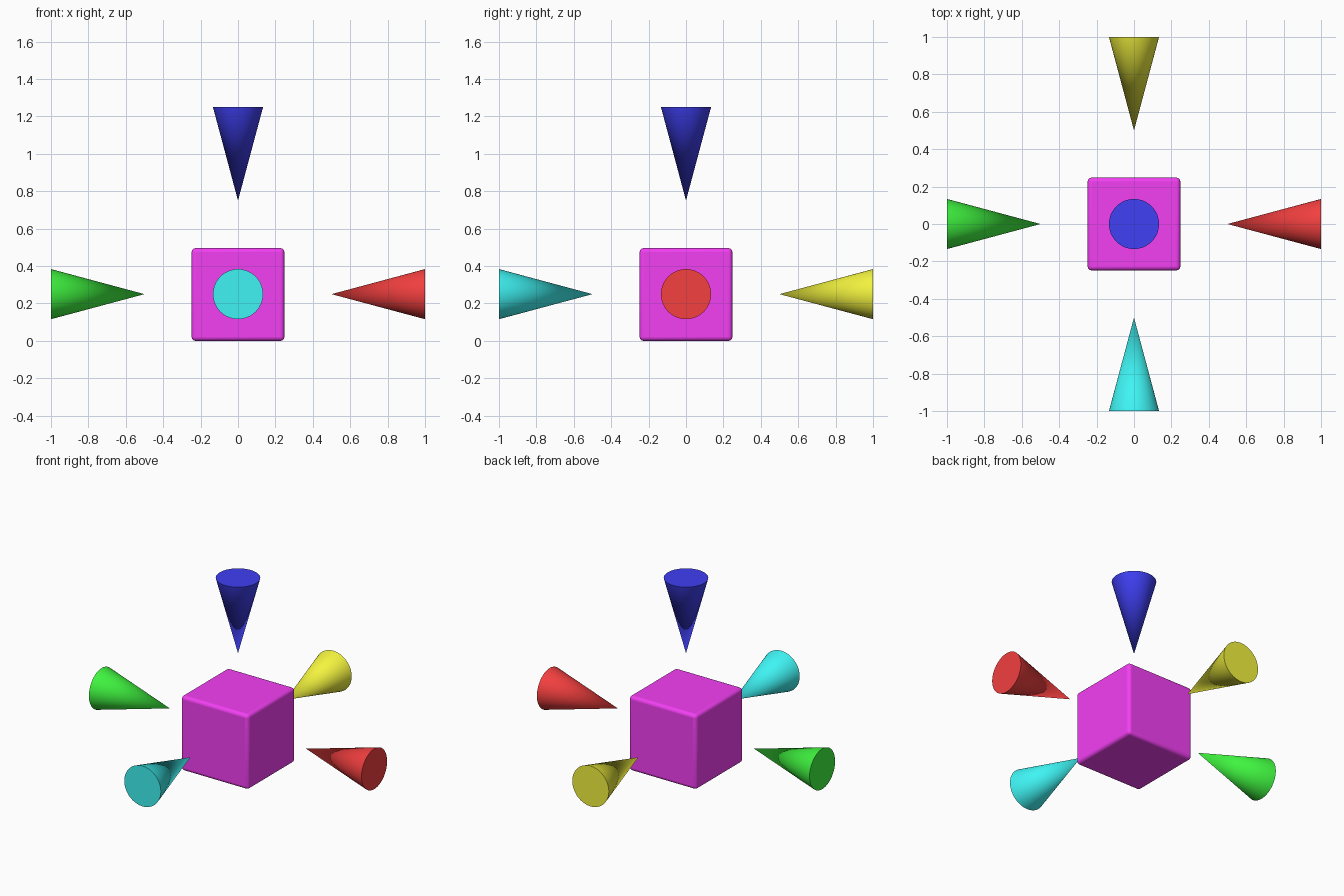
import bpy
from math import radians, tan
from mathutils import Vector

if "Cube" in bpy.data.objects:
    bpy.data.objects.remove(bpy.data.objects["Cube"])

CENTRE = Vector((0, 0, 0.248))


def paint(obj, name, rgb):
    mat = bpy.data.materials.new(name)
    mat.diffuse_color = (*rgb, 1)
    mat.use_nodes = True
    mat.node_tree.nodes["Principled BSDF"].inputs["Base Color"].default_value = mat.diffuse_color
    obj.data.materials.append(mat)


# Central cube with softly rounded edges
bpy.ops.mesh.primitive_cube_add(size=0.496, location=CENTRE)
cube = bpy.context.object
cube.name = "rounded_cube"
bevel = cube.modifiers.new("soft_edges", "BEVEL")
bevel.width = 0.022
bevel.segments = 5
paint(cube, "magenta", (0.9, 0.05, 0.9))
bpy.ops.object.shade_smooth_by_angle(angle=radians(40))


# Cones whose tips point at the cube, 0.5 to 1.0 from its centre
def cone(name, direction, rgb):
    d = Vector(direction)
    bpy.ops.mesh.primitive_cone_add(
        vertices=64, radius1=0.5 * tan(radians(15)), depth=0.5,
        location=Vector((0, 0, 0.25)) + d * 0.75,
        rotation=(-d).to_track_quat("Z", "Y").to_euler())
    obj = bpy.context.object
    obj.name = name
    paint(obj, name + "_colour", rgb)
    bpy.ops.object.shade_smooth_by_angle(angle=radians(40))


cone("right_cone", (1, 0, 0), (0.9, 0.05, 0.05))
cone("left_cone", (-1, 0, 0), (0.05, 0.9, 0.05))
cone("back_cone", (0, 1, 0), (0.9, 0.9, 0.05))
cone("front_cone", (0, -1, 0), (0.05, 0.9, 0.9))
cone("top_cone", (0, 0, 1), (0.05, 0.05, 0.9))
